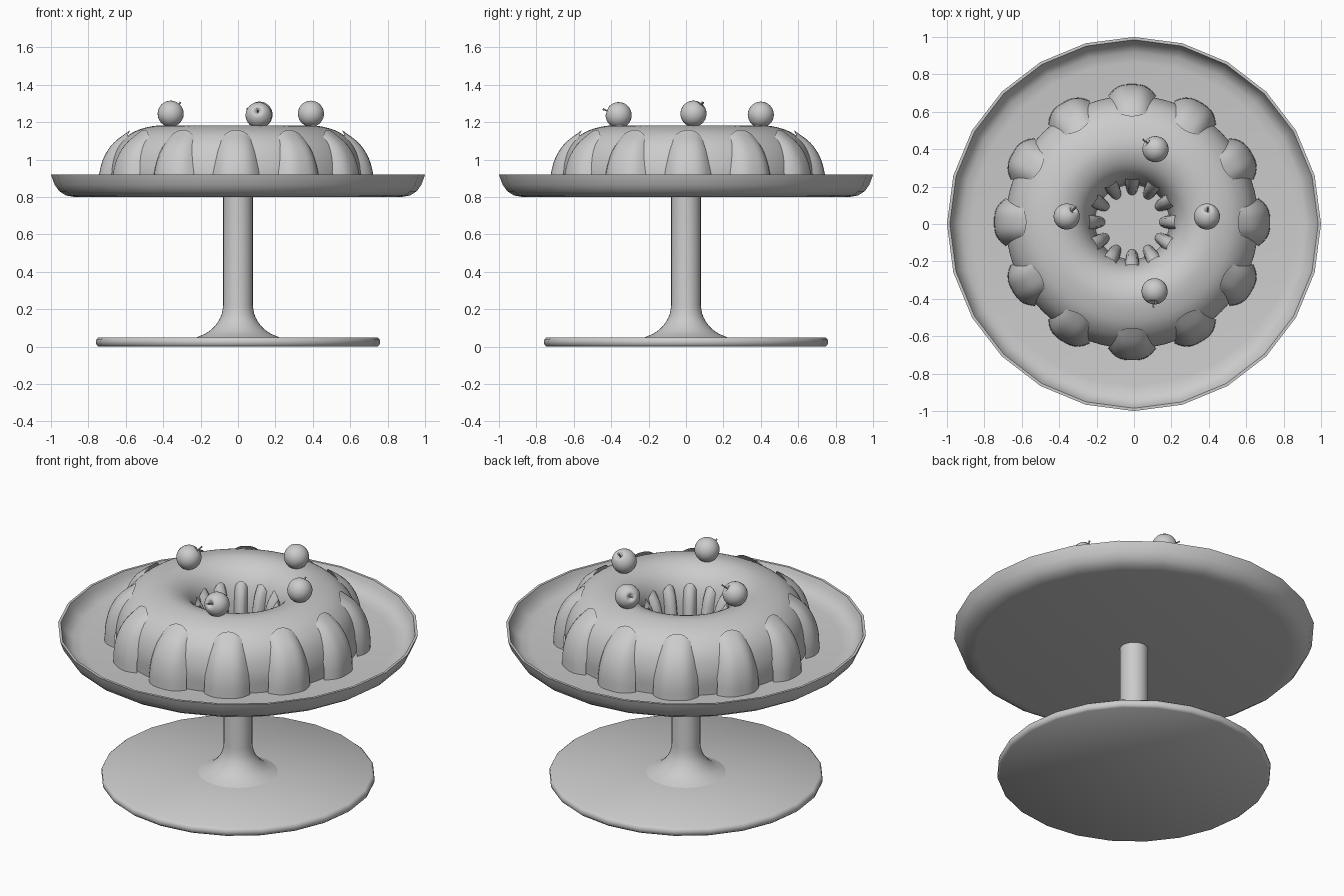
import bpy, bmesh, math
from mathutils import Vector

if "Cube" in bpy.data.objects:
    bpy.data.objects.remove(bpy.data.objects["Cube"])

CAKE = Vector((-0.01, 0.01, 0))


def finish(name, bm, angle=40, recalc=True):
    if recalc:
        bmesh.ops.recalc_face_normals(bm, faces=bm.faces)
    me = bpy.data.meshes.new(name)
    bm.to_mesh(me)
    bm.free()
    ob = bpy.data.objects.new(name, me)
    bpy.context.collection.objects.link(ob)
    bpy.ops.object.select_all(action='DESELECT')
    ob.select_set(True)
    bpy.context.view_layer.objects.active = ob
    bpy.ops.object.shade_smooth_by_angle(angle=math.radians(angle))
    return ob


def curve_at(pts, t):
    # Catmull-Rom point on a 2D profile, t in 0..1
    x = t * (len(pts) - 1)
    i = min(int(x), len(pts) - 2)
    f = x - i
    p = [Vector(q) for q in pts]
    b, c = p[i], p[i + 1]
    a = p[i - 1] if i > 0 else b * 2 - c
    d = p[i + 2] if i + 2 < len(p) else c * 2 - b
    return 0.5 * (2 * b + (c - a) * f + (2 * a - 5 * b + 4 * c - d) * f * f
                  + (3 * b - a - 3 * c + d) * f ** 3)


def lathe(name, prof, sides, closed=False, angle=40):
    bm = bmesh.new()
    rings = []
    for r, z in prof:
        if r < 1e-5:
            rings.append([bm.verts.new((0, 0, z))] * sides)
        else:
            rings.append([bm.verts.new((r * math.sin(k * math.tau / sides),
                                        r * math.cos(k * math.tau / sides), z))
                          for k in range(sides)])
    pairs = list(zip(rings, rings[1:]))
    if closed:
        pairs.append((rings[-1], rings[0]))
    for a, b in pairs:
        for k in range(sides):
            n = (k + 1) % sides
            bm.faces.new(list(dict.fromkeys((a[k], a[n], b[n], b[k]))))
    return finish(name, bm, angle)


def pads(name, prof, w_low, w_high, facing, nu=12, nv=12):
    # twelve bulging flutes whose side edges sink into the cake
    bm = bmesh.new()
    core = Vector((0.42, 0.83))
    for n in range(12):
        a = n * math.tau / 12
        e = Vector((math.cos(a), math.sin(a), 0))
        s = Vector((-e.y, e.x, 0))
        grid = []
        for j in range(nv + 1):
            row = []
            for i in range(nu + 1):
                u = 2 * i / nu - 1
                t = j / nv * (1 - 0.16 * u * u)
                p = curve_at(prof, t)
                p = p.lerp(core, 0.2 * abs(u) ** 3)
                w = w_low + (w_high - w_low) * t
                row.append(bm.verts.new(e * p.x + s * w * u + Vector((0, 0, p.y))))
            grid.append(row)
        for j in range(nv):
            for i in range(nu):
                q = [grid[j][i], grid[j][i + 1], grid[j + 1][i + 1], grid[j + 1][i]]
                bm.faces.new(q if facing > 0 else q[::-1])
    ob = finish(name, bm, 60, recalc=False)
    ob.location = CAKE
    return ob


# Cake stand: foot, stem, plate
lathe("foot", [(0, 0), (0.745, 0), (0.757, 0.01), (0.76, 0.025), (0.757, 0.04),
               (0.745, 0.05), (0, 0.05)], 24, angle=50)
flare = [(0.225, 0.048), (0.165, 0.075), (0.12, 0.115), (0.09, 0.165), (0.079, 0.22)]
lathe("stem", [curve_at(flare, k / 10) for k in range(11)] + [(0.079, 0.81)], 32)
lathe("plate", [(0, 0.80), (0.875, 0.80), (0.92, 0.808), (0.955, 0.83), (0.98, 0.865),
                (0.995, 0.905), (1.0, 0.92), (0.985, 0.92), (0.975, 0.895),
                (0.955, 0.86), (0.92, 0.838), (0.865, 0.83), (0, 0.83)], 24, angle=45)

# Ring cake body
ring = [(0.67, 0.83), (0.675, 0.94), (0.65, 1.04), (0.6, 1.11), (0.525, 1.158),
        (0.41, 1.182), (0.315, 1.155), (0.25, 1.09), (0.215, 0.99), (0.2, 0.83)]
body = lathe("cake_body", [curve_at(ring, k / 36) for k in range(37)], 72, closed=True)
body.location = CAKE

# Flutes on the outside and in the hole
pads("outer_flutes", [(0.738, 0.83), (0.733, 0.92), (0.708, 1.01), (0.655, 1.09),
                      (0.565, 1.158)], 0.128, 0.112, 1)
pads("inner_flutes", [(0.145, 0.83), (0.162, 0.93), (0.187, 1.03), (0.228, 1.1)],
     0.038, 0.048, -1, 8, 8)

# Cherries with dimple and stalk: centre, stalk tip
cherries = [((-0.36, 0.04, 1.245), (-0.308, 0.093, 1.305)),
            ((0.39, 0.04, 1.245), (0.396, 0.09, 1.308)),
            ((0.115, 0.40, 1.24), (0.048, 0.452, 1.272)),
            ((0.11, -0.36, 1.237), (0.103, -0.445, 1.27))]
for n, (c, tip) in enumerate(cherries):
    axis = Vector(tip) - Vector(c)
    rot = axis.to_track_quat('Z', 'Y')
    prof = [(0, -0.068)]
    for k in range(1, 15):
        t = math.pi * k / 16
        prof.append((0.07 * math.sin(t), -0.07 * math.cos(t)))
    prof += [(0.016, 0.06), (0.007, 0.047), (0, 0.044)]
    fruit = lathe(f"cherry_{n + 1}", prof, 24, angle=70)
    h = axis.length
    stalk = lathe(f"cherry_stalk_{n + 1}", [(0, 0.04), (0.004, 0.04), (0.004, h - 0.01),
                                           (0.006, h), (0, h)], 8)
    for ob in (fruit, stalk):
        ob.location = c
        ob.rotation_mode = 'QUATERNION'
        ob.rotation_quaternion = rot
